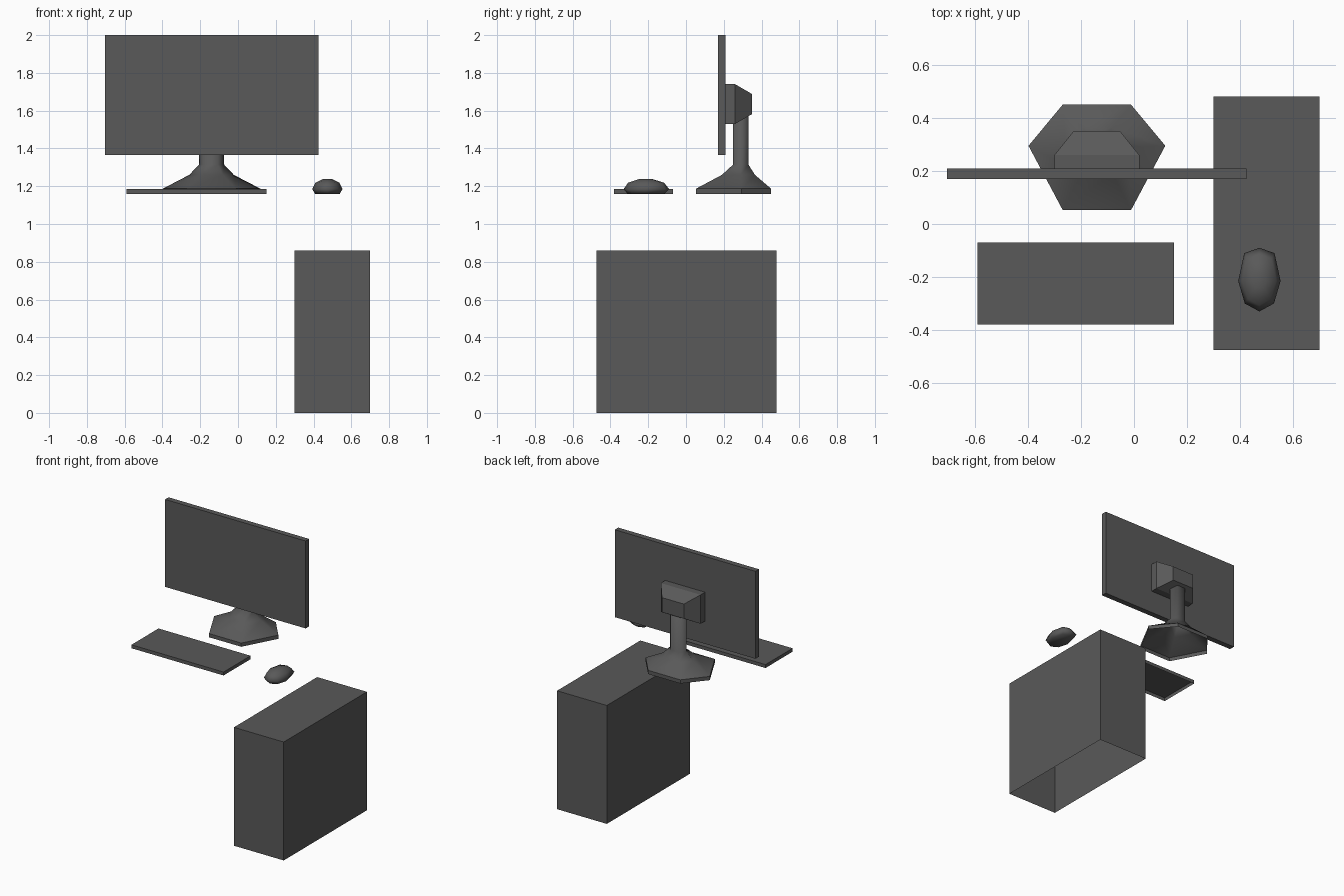
import bpy, bmesh

if "Cube" in bpy.data.objects:
    bpy.data.objects.remove(bpy.data.objects["Cube"])

# Single dark grey plastic
grey = bpy.data.materials.new("dark grey plastic")
grey.use_nodes = True
colour = (0.1, 0.1, 0.1, 1)
grey.diffuse_color = colour
grey.node_tree.nodes["Principled BSDF"].inputs["Base Color"].default_value = colour


def loft(name, rings, cap_start=True, cap_end=True, smooth=False):
    """Skin a list of equally long point rings, ordered from start to end."""
    bm = bmesh.new()
    loops = [[bm.verts.new(p) for p in ring] for ring in rings]
    count = len(loops[0])
    for a, b in zip(loops, loops[1:]):
        for i in range(count):
            j = (i + 1) % count
            bm.faces.new((a[i], a[j], b[j], b[i]))
    if cap_start:
        bm.faces.new(loops[0][::-1])
    if cap_end:
        bm.faces.new(loops[-1])
    for face in bm.faces:
        face.smooth = smooth
    mesh = bpy.data.meshes.new(name)
    bm.to_mesh(mesh)
    bm.free()
    mesh.materials.append(grey)
    obj = bpy.data.objects.new(name, mesh)
    bpy.context.collection.objects.link(obj)
    return obj


def rect(x0, x1, y0, y1, z):
    return [(x0, y0, z), (x1, y0, z), (x1, y1, z), (x0, y1, z)]


def box(name, x, y, z, closed=True):
    loft(name, [rect(*x, *y, h) for h in z], cap_start=closed)


def hexagon(half_x, y0, y_mid, y1, z, cx=-0.14):
    """Six-sided ring with points on its left and right."""
    s = half_x / 2
    return [(cx - s, y0, z), (cx + s, y0, z), (cx + half_x, y_mid, z),
            (cx + s, y1, z), (cx - s, y1, z), (cx - half_x, y_mid, z)]


# Shells standing open underneath
box("computer_case", (0.30, 0.70), (-0.475, 0.48), (0, 0.86), closed=False)
box("keyboard", (-0.59, 0.15), (-0.38, -0.07), (1.16, 1.185), closed=False)

# Screen panel
box("screen_panel", (-0.705, 0.425), (0.17, 0.21), (1.365, 2.0))

# Monitor foot: flat rim, then a smooth flare running into the post
foot = (0.258, 0.053, 0.295, 0.45)
loft("foot_rim", [hexagon(*foot, 1.16), hexagon(*foot, 1.187)],
     cap_start=False, cap_end=False)
post = (0.066, 0.25, 0.29, 0.33)
loft("stand_post", [hexagon(*foot, 1.187),
                    hexagon(0.118, 0.19, 0.29, 0.365, 1.26),
                    hexagon(*post, 1.315), hexagon(*post, 1.6)],
     cap_start=False, smooth=True)

# Mount: a block narrowing toward the back
def mount_ring(half_x, half_z, y, cx=-0.14, cz=1.635):
    return [(cx - half_x, y, cz - half_z), (cx - half_x, y, cz + half_z),
            (cx + half_x, y, cz + half_z), (cx + half_x, y, cz - half_z)]


loft("screen_mount", [mount_ring(0.16, 0.105, 0.21),
                      mount_ring(0.16, 0.105, 0.26),
                      mount_ring(0.088, 0.053, 0.35)])

# Mouse: faceted oval, scaled ring by ring
outline = [(0, -0.115), (0.055, -0.085), (0.08, 0), (0.057, 0.105),
           (0, 0.125), (-0.057, 0.105), (-0.08, 0), (-0.055, -0.085)]


def mouse_ring(scale, z):
    return [(0.473 + x * scale, -0.215 + y * scale, z) for x, y in outline]


loft("mouse", [mouse_ring(s, z) for s, z in
               ((0.82, 1.16), (1, 1.185), (0.8, 1.218), (0.3, 1.238))],
     smooth=True)
